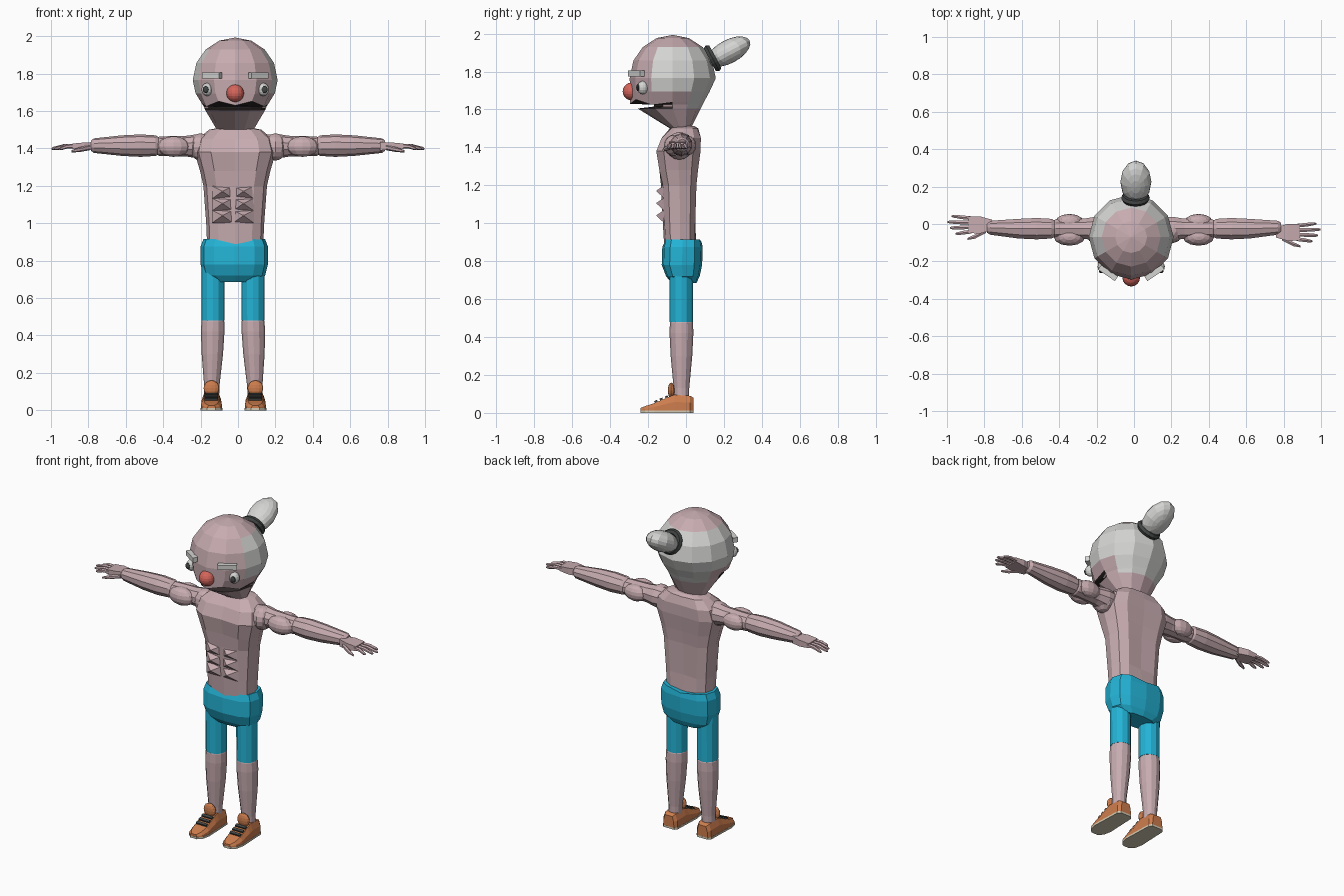
import bpy, bmesh, math
from mathutils import Vector

if "Cube" in bpy.data.objects:
    bpy.data.objects.remove(bpy.data.objects["Cube"])

CX = -0.015          # body centre line


def material(name, r, g, b):
    m = bpy.data.materials.new(name)
    m.diffuse_color = (r, g, b, 1)
    m.use_nodes = True
    m.node_tree.nodes["Principled BSDF"].inputs["Base Color"].default_value = m.diffuse_color
    return m


SKIN = material("skin", 0.57, 0.41, 0.435)
HAIR = material("grey_hair", 0.66, 0.66, 0.65)
SHORTS = material("cyan_cloth", 0.017, 0.45, 0.67)
SHOE = material("orange_leather", 0.61, 0.205, 0.075)
SOLE = material("cream_rubber", 0.66, 0.60, 0.46)
NOSE = material("red_nose", 0.66, 0.13, 0.105)
DARK = material("dark_grey", 0.055, 0.06, 0.06)
MOUTH = material("mouth_dark", 0.03, 0.022, 0.022)


def loft(name, rings, *mats):
    """Skin a list of equal-length point rings and cap both ends."""
    bm = bmesh.new()
    vs = [[bm.verts.new(p) for p in r] for r in rings]
    n = len(rings[0])
    for a, b in zip(vs, vs[1:]):
        for i in range(n):
            j = (i + 1) % n
            bm.faces.new((a[i], a[j], b[j], b[i]))
    bm.faces.new(vs[0])
    bm.faces.new(vs[-1])
    bmesh.ops.remove_doubles(bm, verts=bm.verts, dist=1e-4)
    bmesh.ops.recalc_face_normals(bm, faces=bm.faces)
    me = bpy.data.meshes.new(name)
    bm.to_mesh(me)
    bm.free()
    for m in mats:
        me.materials.append(m)
    ob = bpy.data.objects.new(name, me)
    bpy.context.collection.objects.link(ob)
    return ob


def ring(z, hw, yf, yb, cy=None, p=1.0, n=12, cx=CX):
    """Horizontal section; point 9 is the front middle, point 3 the back middle."""
    cy = (yf + yb) / 2 if cy is None else cy
    pts = []
    for i in range(n):
        c, s = math.cos(math.tau * i / n), math.sin(math.tau * i / n)
        x = math.copysign(abs(c) ** p, c) * hw
        y = math.copysign(abs(s) ** p, s) * ((yb - cy) if s > 0 else (cy - yf))
        pts.append(Vector((cx + x, cy + y, z)))
    return pts


def tube_x(name, path, mat, n=10):
    """Tube along x; path entries are (x, y, z, radius)."""
    return loft(name, [[Vector((x, y + r * math.cos(math.tau * (i + .5) / n),
                                z + r * math.sin(math.tau * (i + .5) / n)))
                        for i in range(n)] for x, y, z, r in path], mat)


def finish(name, mat, scale, rot):
    ob = bpy.context.object
    ob.name = name
    ob.scale, ob.rotation_euler = scale, rot
    ob.data.materials.append(mat)
    return ob


def ball(name, loc, scale, mat, seg=12, rings=8, rot=(0, 0, 0)):
    bpy.ops.mesh.primitive_uv_sphere_add(segments=seg, ring_count=rings, radius=1, location=loc)
    return finish(name, mat, scale, rot)


def box(name, loc, size, mat, rot=(0, 0, 0)):
    bpy.ops.mesh.primitive_cube_add(size=1, location=loc)
    return finish(name, mat, size, rot)


# Head: faceted dome, open mouth slot and jaw tapering to the neck
HY = -0.07
rings = [ring(1.993, 0, HY, HY, HY)]
for lat in (68, 46, 24, 0):
    r = 0.227 * math.cos(math.radians(lat))
    rings.append(ring(1.765 + 0.228 * math.sin(math.radians(lat)), r, HY - r, HY + r))
rings.append(ring(1.695, 0.212, -0.295, 0.125, HY))
lip = ring(1.64, 0.178, -0.295, 0.095, HY)
for i, dz in ((7, -.015), (8, .012), (9, -.01), (10, .012), (11, -.015)):
    lip[i].z += dz
rings += [lip,
          ring(1.625, 0.168, -0.17, 0.088, HY),
          ring(1.615, 0.164, -0.17, 0.083, HY),
          ring(1.605, 0.160, -0.255, 0.078, HY),
          ring(1.50, 0.098, -0.085, 0.025, -0.03),
          ring(1.44, 0.065, -0.03, 0.015, -0.01)]
head = loft("head", rings, SKIN, HAIR, MOUTH)
for f in head.data.polygons:
    x, y, z = f.center
    back = y - HY > -0.6 * abs(x - CX)
    if 1.60 < z < 1.645 and y < -0.1:
        f.material_index = 2
    elif back and z < 1.94 and z > (1.71 if y < 0 else 1.60):
        f.material_index = 1

# Hair bun and its tie
ball("hair_bun", (0.01, 0.225, 1.905), (0.083, 0.125, 0.062), HAIR, 12, 10, (math.radians(28), 0, 0))
bpy.ops.mesh.primitive_torus_add(major_segments=16, minor_segments=6, major_radius=0.058,
                                 minor_radius=0.019, location=(0.008, 0.14, 1.87))
finish("hair_tie", DARK, (1, 1, 1), (math.radians(-62), 0, 0))

# Face details
ball("nose", (CX, -0.287, 1.695), (0.047,) * 3, NOSE, 16, 10)
for s, side in ((-1, "left"), (1, "right")):
    ex, ey, ez = CX + s * 0.15, -0.228, 1.715
    ball(side + "_eye", (ex, ey, ez), (0.03, 0.03, 0.035), HAIR, 12, 8)
    ball(side + "_pupil", (ex + s * 0.007, ey - 0.025, ez), (0.017, 0.01, 0.019), DARK, 10, 6)
    box(side + "_eyebrow", (CX + s * 0.124, -0.262, 1.79), (0.11, 0.03, 0.03), HAIR,
        (0, 0, s * math.radians(34)))

# Torso with chest cleft and spine groove
rings = [ring(*a, p=0.75) for a in (
    (0.88, 0.150, -0.115, 0.055), (1.00, 0.155, -0.122, 0.058), (1.20, 0.170, -0.132, 0.065),
    (1.28, 0.188, -0.152, 0.075), (1.38, 0.218, -0.170, 0.090), (1.45, 0.200, -0.140, 0.090),
    (1.50, 0.140, -0.085, 0.065), (1.512, 0.08, -0.06, 0.045))]
for r in rings[3:6]:
    r[9].y += 0.022
for r in rings[1:6]:
    r[3].y -= 0.015
loft("torso", rings, SKIN)

# Stomach muscles: two columns of low pyramids
for row in range(3):
    for s in (-1, 1):
        x, z = CX - 0.012 + s * 0.056, 1.165 - row * 0.065
        base = [Vector((x + a * 0.056, -0.115, z + b * 0.034))
                for a, b in ((-1, -1), (1, -1), (1, 1), (-1, 1))]
        loft("stomach_muscle", [base, [Vector((x, -0.158, z + 0.008))] * 4][:1] +
             [[v.lerp(Vector((x, -0.158, z + 0.006)), 0.92) for v in base]], SKIN)

# Arms and hands
for s, side, hy in ((-1, "left", -0.005), (1, "right", -0.045)):
    ay, az = -0.025, 1.412
    tube_x(side + "_upper_arm", [(s * x, ay, az, r) for x, r in (
        (.13, .06), (.21, .066), (.27, .056), (.42, .052), (.435, .044))], SKIN)
    ball(side + "_shoulder", (s * 0.20, -0.035, 1.408), (0.065, 0.07, 0.073), SKIN, 10, 8)
    ball(side + "_biceps", (s * 0.345, -0.068, 1.41), (0.085, 0.048, 0.055), SKIN, 12, 8)
    ball(side + "_triceps", (s * 0.345, 0.012, 1.41), (0.075, 0.042, 0.05), SKIN, 12, 8)
    tube_x(side + "_forearm", [(s * x, y, az + 0.003, r) for x, y, r in (
        (.425, ay, .046), (.44, ay, .055), (.52, ay, .060), (.62, ay, .055),
        (.77, -.02, .039), (.785, -.02, .028))], SKIN)
    loft(side + "_palm", [[Vector((s * x, hy + a * w, 1.412 + b * t))
                           for a, b in ((-1, -1), (1, -1), (1, 1), (-1, 1))]
                          for x, w, t in ((.76, .028, .022), (.82, .045, .02), (.885, .044, .014))], SKIN)
    for k, tip in enumerate((.955, .985, .998, .975)):
        y0, y1 = hy + (k - 1.5) * 0.024, hy + (k - 1.5) * 0.031
        tube_x(side + "_finger", [(s * .87, y0, 1.412, .0115),
                                  (s * (.87 + tip) / 2, (y0 + y1) / 2, 1.411, .0115),
                                  (s * (tip - .012), y1, 1.40, .009), (s * tip, y1, 1.398, .004)], SKIN, 6)
    tube_x(side + "_thumb", [(s * .79, hy - .03, 1.405, .014), (s * .85, hy - .062, 1.393, .013),
                             (s * .89, hy - .075, 1.385, .006)], SKIN, 6)

# Shorts: hip block
rings = [ring(*a, p=0.72, cx=-0.02) for a in (
    (0.915, 0.165, -0.115, 0.082), (0.875, 0.180, -0.125, 0.088), (0.78, 0.180, -0.128, 0.085),
    (0.72, 0.165, -0.105, 0.072), (0.685, 0.115, -0.075, 0.055))]
rings[0][9].z -= 0.025
rings[0][3].z -= 0.015
loft("shorts_hips", rings, SHORTS)

# Legs and shoes
SECTIONS = ((.04, .036, .08), (.022, .05, .09), (-.06, .053, .096), (-.09, .054, .085),
            (-.165, .057, .052), (-.215, .047, .036), (-.24, .022, .026))
for s, side in ((-1, "left"), (1, "right")):
    lx, fx = -0.027 + s * 0.107, -0.0245 + s * 0.1175
    loft(side + "_shorts_leg", [ring(z, r, -.025 - r, -.025 + r, cx=lx)
                                for z, r in ((.78, .062), (.48, .061))], SHORTS)
    loft(side + "_lower_leg", [ring(z, r, -.024 - r, -.024 + r, cx=lx + (0.5 - z) * (fx - lx) * 2)
                               for z, r in ((.50, .052), (.475, .061), (.42, .063), (.30, .057),
                                            (.13, .041), (.07, .04))], SKIN)
    loft(side + "_shoe", [[Vector((fx + a * w, y, z)) for a, z in (
        (-1, .01), (1, .01), (.97, t * .6), (.7, t), (-.7, t), (-.97, t * .6))]
        for y, w, t in SECTIONS], SHOE)
    loft(side + "_sole", [[Vector((fx + a * w * 1.03, y * 1.005, z)) for a, z in (
        (-1, 0), (1, 0), (1, .012), (-1, .012))] for y, w, t in SECTIONS], SOLE)
    ball(side + "_shoe_tongue", (fx, -0.078, 0.118), (0.042, 0.018, 0.042), SHOE, 12, 8)
    for y, z in ((-.102, .083), (-.13, .071), (-.158, .059)):
        box(side + "_lace", (fx, y, z), (0.072, 0.016, 0.014), DARK, (math.radians(23), 0, 0))
